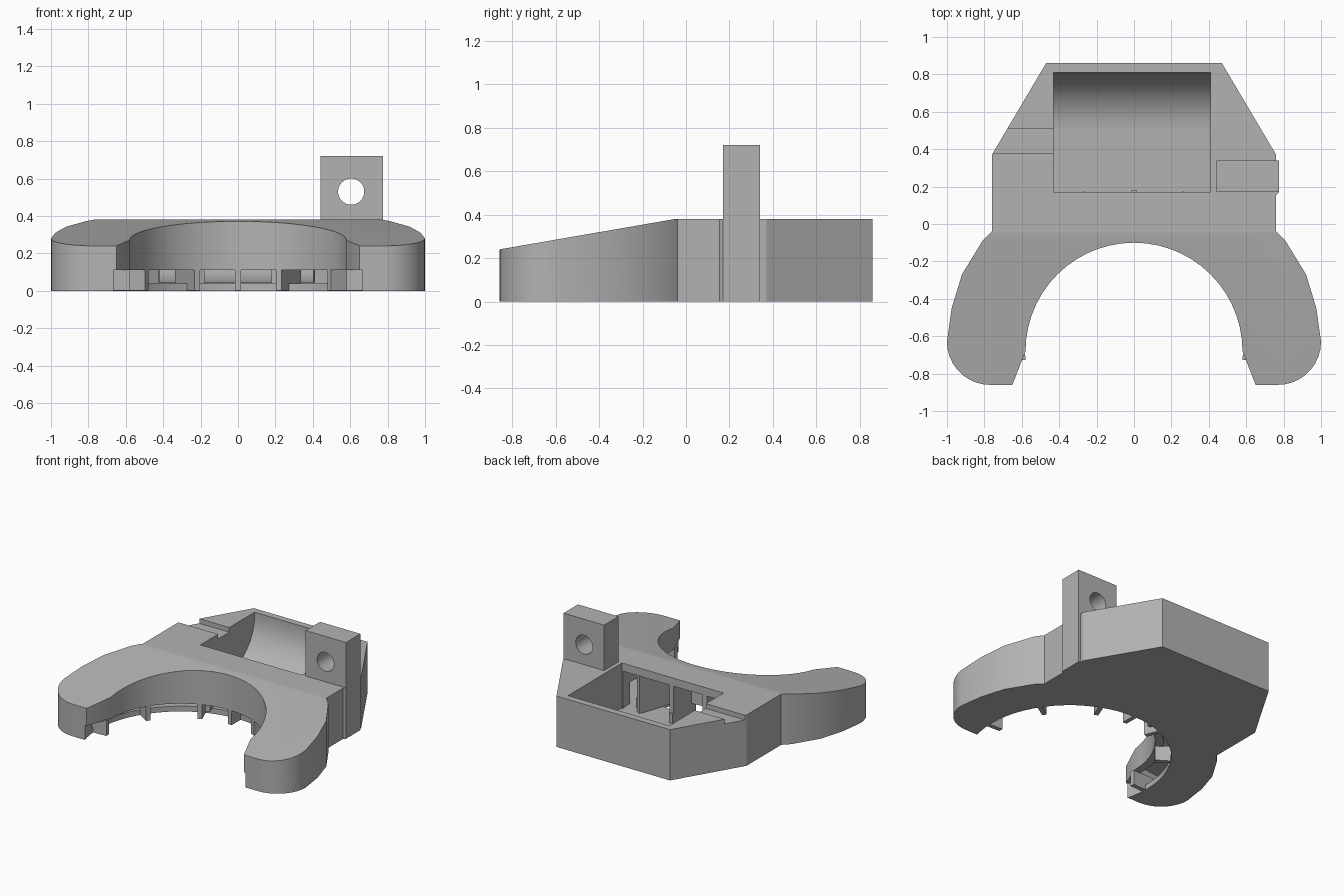
import bpy, bmesh
from math import radians, cos, sin
from mathutils import Matrix, Vector

cube = bpy.data.objects.get("Cube")
if cube:
    bpy.data.objects.remove(cube)

grey = bpy.data.materials.new("plain grey")
grey.use_nodes = True
colour = (0.45, 0.45, 0.45, 1)
grey.diffuse_color = colour
grey.node_tree.nodes["Principled BSDF"].inputs["Base Color"].default_value = colour

CENTRE_Y = -0.68  # centre of the round opening


def arc(radius, start, end, steps, cx=0, cy=CENTRE_Y):
    angles = [radians(start + (end - start) * i / steps) for i in range(steps + 1)]
    return [(cx + radius * cos(a), cy + radius * sin(a)) for a in angles]


def prism(name, outline, low, high, axis="z"):
    """Extrude an outline: (x, y) along z, (y, z) along x, or (x, z) along y."""
    place = {"z": lambda p, h: (p[0], p[1], h),
             "x": lambda p, h: (h, p[0], p[1]),
             "y": lambda p, h: (p[0], h, p[1])}[axis]
    bm = bmesh.new()
    face = bm.faces.new([bm.verts.new(place(p, low)) for p in outline])
    out = bmesh.ops.extrude_face_region(bm, geom=[face])
    shift = Vector(place((0, 0), high - low))
    bmesh.ops.translate(bm, vec=shift, verts=[g for g in out["geom"] if isinstance(g, bmesh.types.BMVert)])
    bmesh.ops.recalc_face_normals(bm, faces=bm.faces)
    mesh = bpy.data.meshes.new(name)
    bm.to_mesh(mesh)
    bm.free()
    mesh.materials.append(grey)
    obj = bpy.data.objects.new(name, mesh)
    bpy.context.collection.objects.link(obj)
    return obj


def rect(a0, a1, b0, b1):
    return [(a0, b0), (a1, b0), (a1, b1), (a0, b1)]


def select_only(obj):
    bpy.ops.object.select_all(action="DESELECT")
    obj.select_set(True)
    bpy.context.view_layer.objects.active = obj


def cut(obj, cutter):
    cutter.hide_render = True
    mod = obj.modifiers.new("cut", "BOOLEAN")
    mod.operation = "DIFFERENCE"
    mod.solver = "EXACT"
    mod.object = cutter
    select_only(obj)
    bpy.ops.object.modifier_apply(modifier=mod.name)
    bpy.data.objects.remove(cutter)


# Body: mirrored half outline, closed by the round opening
side = [(0.47, 0.86), (0.76, 0.37), (0.76, -0.04), (0.81, -0.09),
        (0.92, -0.27), (0.975, -0.45)]
side += arc(0.23, 0, -90, 9, 0.77, -0.63) + [(0.65, -0.86)]
outline = side + arc(0.58, 0, 180, 28) + [(-x, y) for x, y in reversed(side)]
body = prism("duct_body", outline, 0, 0.38)

# Sloping top of the arms
cut(body, prism("slope_cutter", [(-0.05, 0.38), (-1.05, 0.207), (-1.05, 0.6), (-0.05, 0.6)], -1.2, 1.2, "x"))

# Hopper with a curved back wall
hopper = [(0.17, 0.5), (0.17, 0.045)] + arc(0.31, -90, 0, 12, 0.5, 0.355) + [(0.81, 0.5)]
cut(body, prism("hopper_cutter", hopper, -0.43, 0.41, "x"))

# Passage from the hopper towards the opening
passage = arc(0.64, 48, 132, 14) + [(-0.42, 0.2), (0.40, 0.2)]
cut(body, prism("passage_cutter", passage, 0.043, 0.32))

# Hollow channel around the arms
channel = arc(0.637, -6, 186, 28) + arc(0.86, 186, -6, 28)
cut(body, prism("channel_cutter", channel, 0.04, 0.2))

# Outlet slot under the inner wall
cut(body, prism("slot_cutter", arc(0.69, 0, 354, 59), -0.1, 0.11))

# Shallow cable groove on the right rim
cut(body, prism("groove_cutter", rect(-0.9, -0.42, 0.38, 0.51), 0.345, 0.5))

# Mounting lug with a round hole
lug = prism("mounting_lug", rect(0.44, 0.775, 0.17, 0.34), 0, 0.72)
cut(lug, prism("hole_cutter", arc(0.07, 0, 350, 35, 0.605, 0.53), 0, 0.5, "y"))
brace = prism("lug_side_fillet", [(0.74, 0.14), (0.757, 0.15), (0.775, 0.17), (0.74, 0.18)], 0, 0.38)


# Radial vanes in the slot, taller inside the passage
def vane(name, angle, start, end, low, high):
    obj = prism(name, rect(start, end, -0.016, 0.016), low, high)
    obj.data.transform(Matrix.Translation((0, CENTRE_Y, 0)) @ Matrix.Rotation(radians(angle), 4, "Z"))


for angle in (-3, 33, 68, 90, 112, 147, 183):
    vane("outlet_vane", angle, 0.582, 0.86, 0.001, 0.115)
for angle in (72, 90, 108):
    vane("passage_vane", angle, 0.63, 0.85 / sin(radians(angle)), 0.04, 0.325)

# Smooth the curved walls, keep the corners sharp
for obj in (body, lug):
    select_only(obj)
    bpy.ops.object.shade_smooth_by_angle(angle=radians(25))
